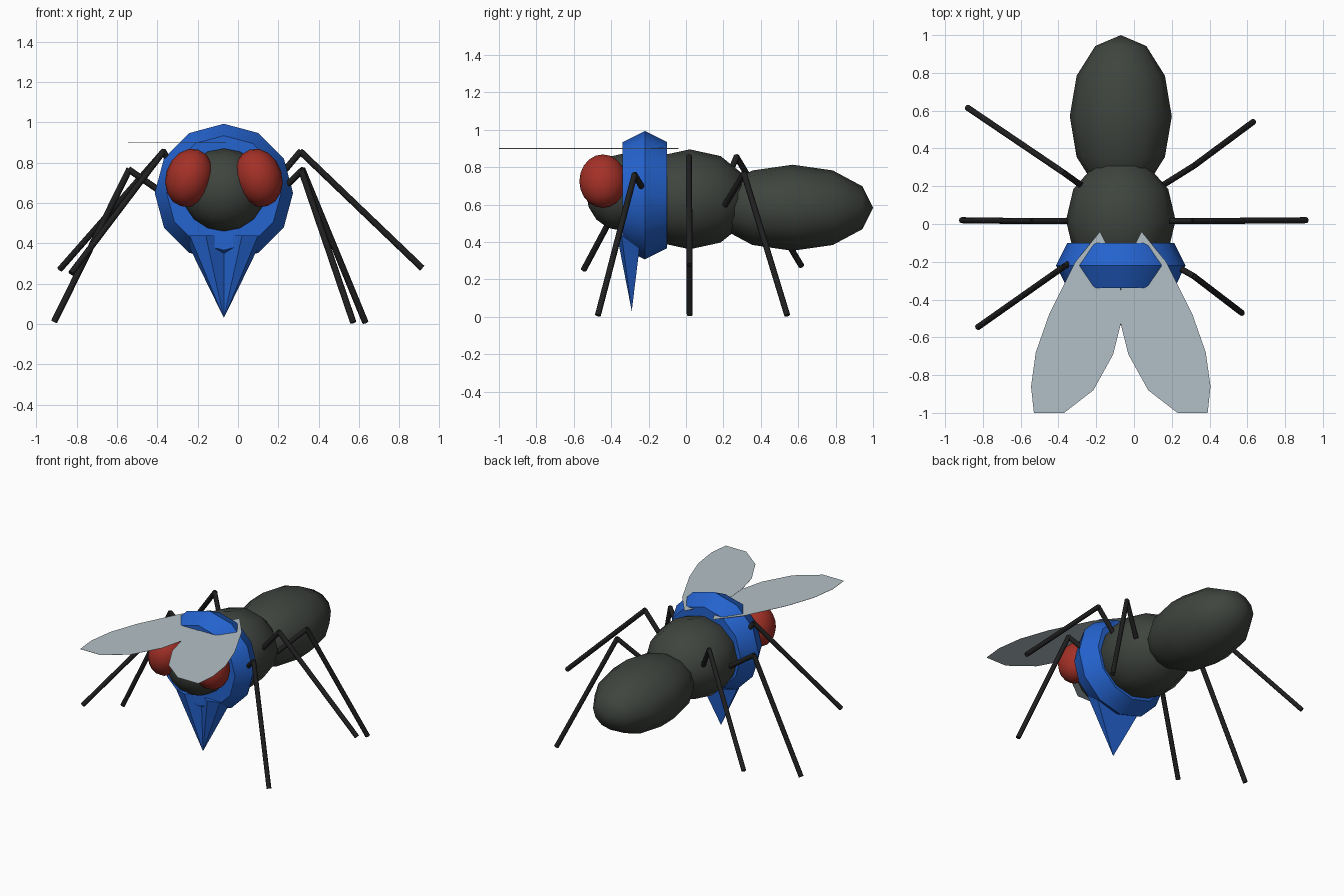
import bpy, bmesh, math
from mathutils import Vector, Matrix

if "Cube" in bpy.data.objects:
    bpy.data.objects.remove(bpy.data.objects["Cube"])

CX = -0.07  # body centre line


def material(name, col):
    m = bpy.data.materials.new(name)
    m.diffuse_color = (*col, 1)
    m.use_nodes = True
    m.node_tree.nodes["Principled BSDF"].inputs["Base Color"].default_value = m.diffuse_color
    return m


BODY = material("charcoal green", (0.050, 0.058, 0.049))
BLUE = material("scarf blue", (0.018, 0.125, 0.62))
RED = material("eye red", (0.37, 0.03, 0.02))
WING = material("pale grey blue", (0.45, 0.53, 0.57))
LEG = material("near black", (0.014, 0.014, 0.014))


def add(name, bm, mat, angle=None):
    bmesh.ops.recalc_face_normals(bm, faces=bm.faces)
    me = bpy.data.meshes.new(name)
    bm.to_mesh(me)
    bm.free()
    me.materials.append(mat)
    ob = bpy.data.objects.new(name, me)
    bpy.context.collection.objects.link(ob)
    if angle:
        bpy.ops.object.select_all(action='DESELECT')
        ob.select_set(True)
        bpy.context.view_layer.objects.active = ob
        bpy.ops.object.shade_smooth_by_angle(angle=math.radians(angle))
    return ob


def ellipsoid(name, centre, radii, mat, segs=12, rings=6, tilt=0):
    # poles lie along y
    bm = bmesh.new()
    bmesh.ops.create_uvsphere(bm, u_segments=segs, v_segments=rings, radius=1)
    m = (Matrix.Translation(centre) @ Matrix.Rotation(tilt, 4, 'Y')
         @ Matrix.Diagonal((*radii, 1)) @ Matrix.Rotation(math.pi / 2, 4, 'X'))
    bmesh.ops.transform(bm, matrix=m, verts=bm.verts)
    return add(name, bm, mat, 70)


# Body
ellipsoid("abdomen", (CX, 0.57, 0.583), (0.27, 0.43, 0.23), BODY)
ellipsoid("thorax", (CX, 0.02, 0.628), (0.29, 0.33, 0.267), BODY)
ellipsoid("head", (CX, -0.345, 0.665), (0.21, 0.19, 0.205), BODY, 16, 8)

# Eyes, leaning in towards the top
for side, label in ((-1, "left"), (1, "right")):
    ellipsoid(label + "_eye", (CX + side * 0.172, -0.445, 0.725),
              (0.117, 0.125, 0.147), RED, 16, 10, -side * math.radians(17))

# Scarf ring
bm = bmesh.new()
N, M = 12, 6
rings = []
for i in range(N):
    a = 2 * math.pi * i / N
    ring = []
    for j in range(M):
        b = 2 * math.pi * j / M
        r = 0.225 + 0.118 * math.cos(b)
        ring.append(bm.verts.new((CX + r * math.sin(a), -0.22 + 0.137 * math.sin(b),
                                  0.65 + r * math.cos(a))))
    rings.append(ring)
for i in range(N):
    p, q = rings[i], rings[(i + 1) % N]
    for j in range(M):
        k = (j + 1) % M
        bm.faces.new((p[j], p[k], q[k], q[j]))
add("scarf_ring", bm, BLUE, 50)

# Hanging scarf point with a fold down the front
bm = bmesh.new()
half = [(0.0, -0.31), (0.09, -0.37), (0.17, -0.345), (0.20, -0.24)]
outline = half + [(-x, y) for x, y in reversed(half[1:])]
top = [bm.verts.new((CX + x, y, 0.44)) for x, y in outline]
tip = bm.verts.new((CX, -0.29, 0.03))
bm.faces.new(top)
for i in range(len(top)):
    bm.faces.new((top[i], top[(i + 1) % len(top)], tip))
add("scarf_point", bm, BLUE)

# Flat wings
leaf = [(0.11, -0.04), (0.24, -0.20), (0.38, -0.48), (0.45, -0.68), (0.475, -0.86),
        (0.46, -1.0), (0.30, -1.0), (0.145, -0.88), (0.04, -0.69), (0.0, -0.53),
        (-0.01, -0.40), (0.02, -0.25), (0.07, -0.12)]
for side, label in ((-1, "left"), (1, "right")):
    bm = bmesh.new()
    z = 0.90 + 0.001 * side
    bm.faces.new([bm.verts.new((CX + side * x, y, z)) for x, y in leaf])
    ext = bmesh.ops.extrude_face_region(bm, geom=bm.faces[:])
    for v in ext["geom"]:
        if isinstance(v, bmesh.types.BMVert):
            v.co.z -= 0.0015
    add(label + "_wing", bm, WING)


# Legs: hip, knee, foot
def leg(name, *pts):
    bm = bmesh.new()
    for a, b in zip(pts, pts[1:]):
        a, b = Vector(a), Vector(b)
        d = b - a
        m = Matrix.Translation((a + b) / 2) @ d.to_track_quat('Z', 'Y').to_matrix().to_4x4()
        bmesh.ops.create_cone(bm, cap_ends=True, segments=8, radius1=0.016,
                              radius2=0.016, depth=d.length + 0.01, matrix=m)
    add(name, bm, LEG, 50)


leg("right_front_leg", (0.20, -0.21, 0.65), (0.315, -0.275, 0.76), (0.57, -0.47, 0.012))
leg("right_middle_leg", (0.17, 0.015, 0.69), (0.31, 0.015, 0.855), (0.91, 0.02, 0.28))
leg("right_rear_leg", (0.16, 0.21, 0.60), (0.32, 0.31, 0.765), (0.63, 0.54, 0.012))
leg("left_front_leg", (-0.28, -0.17, 0.70), (-0.37, -0.225, 0.855), (-0.825, -0.545, 0.255))
leg("left_middle_leg", (-0.33, 0.015, 0.62), (-0.54, 0.015, 0.765), (-0.91, 0.02, 0.015))
leg("left_rear_leg", (-0.28, 0.205, 0.70), (-0.37, 0.27, 0.855), (-0.88, 0.615, 0.275))
